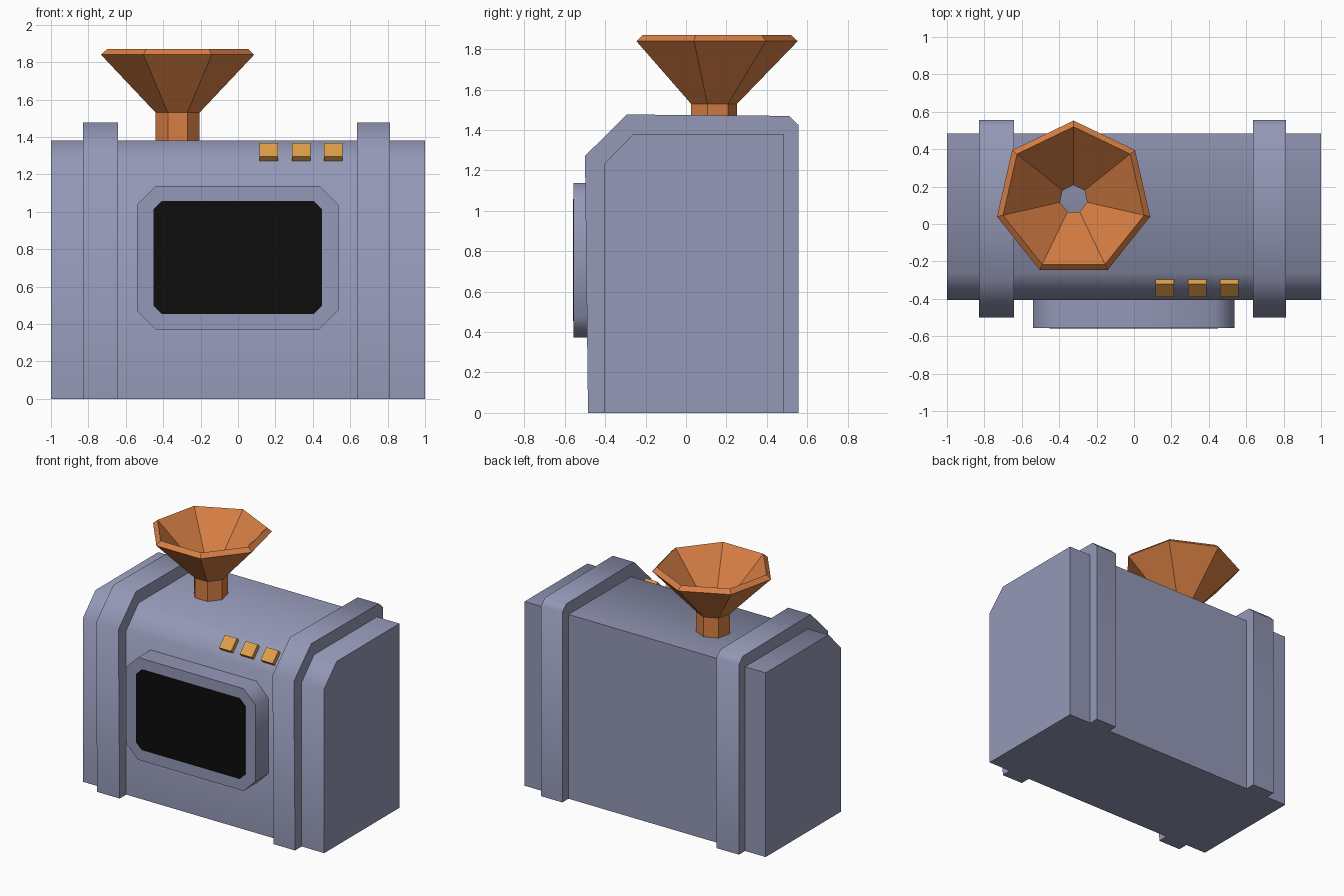
import bpy, bmesh, math

if "Cube" in bpy.data.objects:
    bpy.data.objects.remove(bpy.data.objects["Cube"])


def material(name, color):
    m = bpy.data.materials.new(name)
    m.diffuse_color = (*color, 1)
    m.use_nodes = True
    m.node_tree.nodes["Principled BSDF"].inputs["Base Color"].default_value = m.diffuse_color
    return m


GREY = material("blue grey", (0.296, 0.314, 0.468))
COPPER = material("copper orange", (0.68, 0.21, 0.058))
AMBER = material("amber", (0.73, 0.35, 0.065))
BLACK = material("screen black", (0.004, 0.004, 0.004))


def finish(name, bm, mat, smooth_angle=None):
    bmesh.ops.recalc_face_normals(bm, faces=bm.faces)
    me = bpy.data.meshes.new(name)
    bm.to_mesh(me)
    bm.free()
    me.materials.append(mat)
    if smooth_angle:
        for p in me.polygons:
            p.use_smooth = True
        me.set_sharp_from_angle(angle=math.radians(smooth_angle))
    ob = bpy.data.objects.new(name, me)
    bpy.context.collection.objects.link(ob)
    return ob


def extrude(name, points, depth, mat, smooth_angle=None):
    """Closed prism: 3D outline pushed along the depth vector."""
    bm = bmesh.new()
    face = bm.faces.new([bm.verts.new(p) for p in points])
    res = bmesh.ops.extrude_face_region(bm, geom=[face], use_keep_orig=True)
    moved = [v for v in res["geom"] if isinstance(v, bmesh.types.BMVert)]
    bmesh.ops.translate(bm, verts=moved, vec=depth)
    return finish(name, bm, mat, smooth_angle)


def octagon(x0, x1, z0, z1, c, y):
    """Rectangle with cut corners, facing the front."""
    return [(x0 + c, y, z0), (x1 - c, y, z0), (x1, y, z0 + c), (x1, y, z1 - c),
            (x1 - c, y, z1), (x0 + c, y, z1), (x0, y, z1 - c), (x0, y, z0 + c)]


# main body: side profile with a slanted upper front edge
body = [(-0.407, 0), (-0.407, 1.23), (-0.26, 1.381), (0.484, 1.381), (0.484, 0)]
extrude("body", [(-1, y, z) for y, z in body], (2, 0, 0), GREY, 60)

# two raised bands around the body
band = [(-0.485, 0), (-0.50, 1.272), (-0.293, 1.477), (0.51, 1.47),
        (0.557, 1.425), (0.557, 0)]
for side, x0, x1 in (("left", -0.829, -0.642), ("right", 0.636, 0.813)):
    extrude(side + "_band", [(x0, y, z) for y, z in band], (x1 - x0, 0, 0), GREY, 60)

# screen frame and screen
extrude("screen_frame", octagon(-0.54, 0.536, 0.372, 1.139, 0.1, -0.556),
        (0, 0.2, 0), GREY, 60)
extrude("screen", octagon(-0.453, 0.45, 0.455, 1.058, 0.045, -0.56),
        (0, 0.006, 0), BLACK)

# buttons on the slanted edge
button = [(-0.39, 1.297), (-0.32, 1.367), (-0.28, 1.327), (-0.35, 1.257)]
for i, x in enumerate((0.115, 0.288, 0.46)):
    extrude(f"button_{i + 1}", [(x, y, z) for y, z in button], (0.1, 0, 0), AMBER)

# seven-sided open funnel: outer wall up, over the rim, inner wall down
rings = [(0.12, 1.37), (0.12, 1.53), (0.42, 1.84), (0.387, 1.87),
         (0.075, 1.55), (0.075, 1.37)]
SIDES = 7
bm = bmesh.new()
loops = []
for r, z in rings:
    angles = [math.pi / 2 + i * math.tau / SIDES for i in range(SIDES)]
    loops.append([bm.verts.new((-0.323 + r * math.cos(a), 0.133 + r * math.sin(a), z))
                  for a in angles])
for k in range(len(loops)):
    lo, hi = loops[k], loops[(k + 1) % len(loops)]
    for i in range(SIDES):
        j = (i + 1) % SIDES
        bm.faces.new((lo[i], lo[j], hi[j], hi[i]))
finish("funnel", bm, COPPER)
